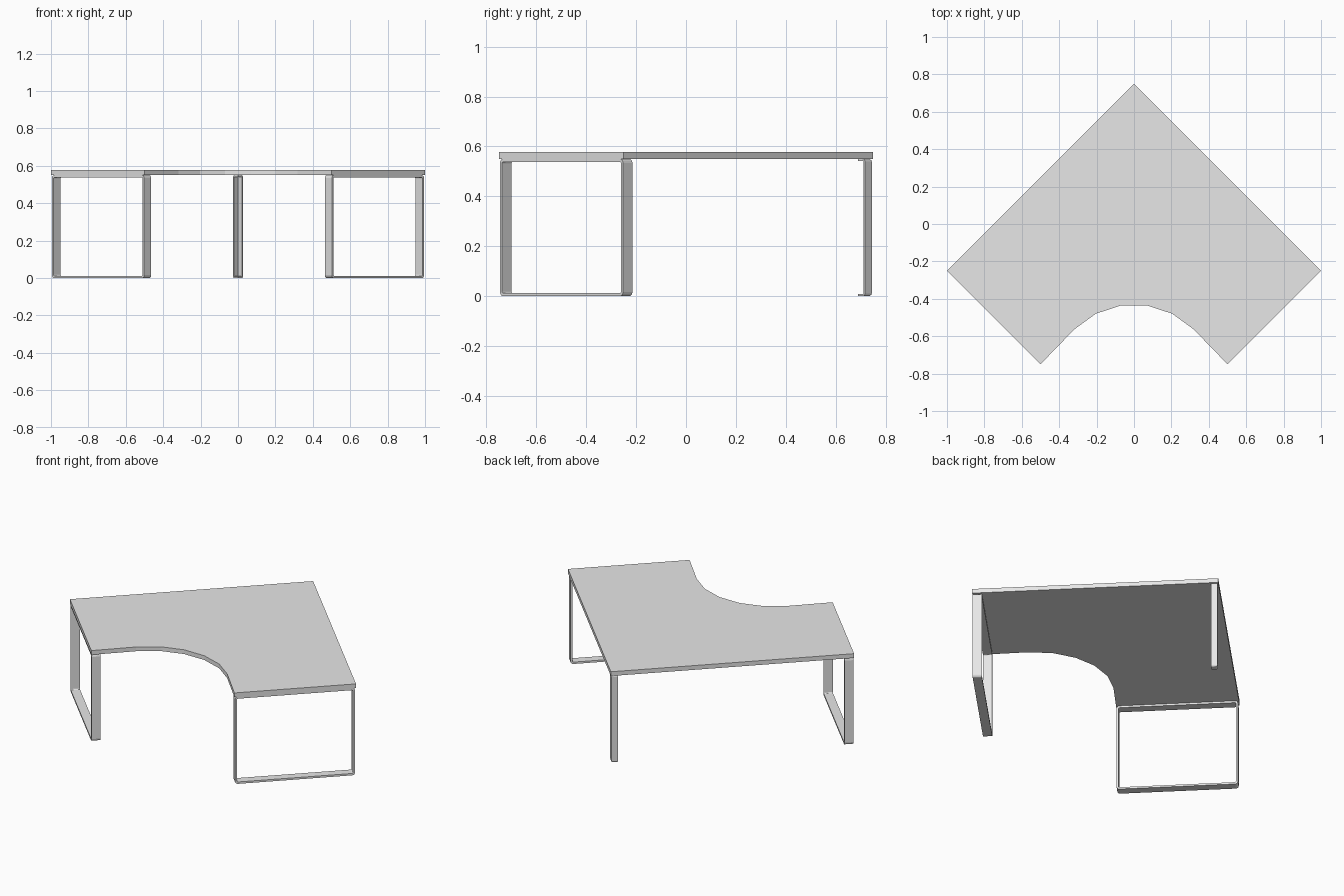
import bpy, bmesh, math
from mathutils import Vector

if "Cube" in bpy.data.objects:
    bpy.data.objects.remove(bpy.data.objects["Cube"])

grey = bpy.data.materials.new("light grey")
grey.diffuse_color = (0.8, 0.8, 0.8, 1)
grey.use_nodes = True
grey.node_tree.nodes["Principled BSDF"].inputs["Base Color"].default_value = grey.diffuse_color

LEG_H = 0.55
TOP_H = 0.577


def finish(bm, name):
    bmesh.ops.recalc_face_normals(bm, faces=bm.faces)
    mesh = bpy.data.meshes.new(name)
    bm.to_mesh(mesh)
    bm.free()
    mesh.materials.append(grey)
    obj = bpy.data.objects.new(name, mesh)
    bpy.context.collection.objects.link(obj)
    return obj


def extrude(bm, faces, offset):
    res = bmesh.ops.extrude_face_region(bm, geom=faces)
    verts = [g for g in res["geom"] if isinstance(g, bmesh.types.BMVert)]
    bmesh.ops.translate(bm, verts=verts, vec=offset)


def rounded_rect(w, z0, z1, inset, r, seg=3):
    """Rounded rectangle as (along, height) points."""
    pts = []
    a0, a1, b0, b1 = inset, w - inset, z0 + inset, z1 - inset
    corners = [(a1 - r, b1 - r), (a0 + r, b1 - r), (a0 + r, b0 + r), (a1 - r, b0 + r)]
    for k, (ca, cb) in enumerate(corners):
        for i in range(seg + 1):
            t = math.pi / 2 * (k + i / seg)
            pts.append((ca + r * math.cos(t), cb + r * math.sin(t)))
    return pts


# Desktop: square corner desk with a faceted arc cut for the seat
R, CY = 0.45, -0.8805
outline = [(0.5, -0.75), (1, -0.25), (0, 0.75), (-1, -0.25), (-0.5, -0.75)]
for i in range(6):
    t = math.radians(135 - 18 * i)
    outline.append((R * math.cos(t), CY + R * math.sin(t)))
bm = bmesh.new()
face = bm.faces.new([bm.verts.new((x, y, LEG_H)) for x, y in outline])
extrude(bm, [face], (0, 0, TOP_H - LEG_H))
finish(bm, "desktop")


# End frames: flat band bent into a rounded rectangular loop
def end_frame(name, side):
    k = math.sqrt(0.5)
    start = Vector((side * 0.995, -0.2525, 0))
    along = Vector((-side * k, -k, 0))
    inward = Vector((-side * k, k, 0))
    bm = bmesh.new()
    rings = []
    for inset, r in ((0, 0.016), (0.012, 0.006)):
        rings.append([bm.verts.new(start + along * a + Vector((0, 0, z)))
                      for a, z in rounded_rect(0.698, 0, LEG_H, inset, r)])
    outer, inner = rings
    n = len(outer)
    faces = [bm.faces.new((outer[i], outer[(i + 1) % n], inner[(i + 1) % n], inner[i]))
             for i in range(n)]
    extrude(bm, faces, inward * 0.053)
    finish(bm, name)


end_frame("right_end_frame", 1)
end_frame("left_end_frame", -1)

# Back corner leg: angle post with bent square plates at top and bottom
S = 0.039
bm = bmesh.new()
bmesh.ops.create_cube(bm, size=1)
for v in bm.verts:
    v.co = ((v.co.x - 0.5) * S, (v.co.y - 0.5) * S, (v.co.z + 0.5) * LEG_H)
rims = [e for e in bm.edges
        if abs(e.verts[0].co.z - e.verts[1].co.z) < 1e-6
        and (all(v.co.x > -1e-6 for v in e.verts) or all(v.co.y > -1e-6 for v in e.verts))]
bmesh.ops.bevel(bm, geom=rims, offset=0.01, segments=3, profile=0.5, affect='EDGES')
bm.normal_update()
open_sides = [f for f in bm.faces if f.normal.x < -0.9 or f.normal.y < -0.9]
bmesh.ops.delete(bm, geom=open_sides, context='FACES')
leg = finish(bm, "back_corner_leg")
leg.location = (0, 0.745, 0)
leg.rotation_euler.z = math.radians(45)
# make sure the shell faces outward before thickening it inward
if max(leg.data.polygons, key=lambda p: p.area).normal.x + \
        max(leg.data.polygons, key=lambda p: p.area).normal.y < 0:
    leg.data.flip_normals()
shell = leg.modifiers.new("thickness", 'SOLIDIFY')
shell.thickness = 0.009
shell.offset = -1
